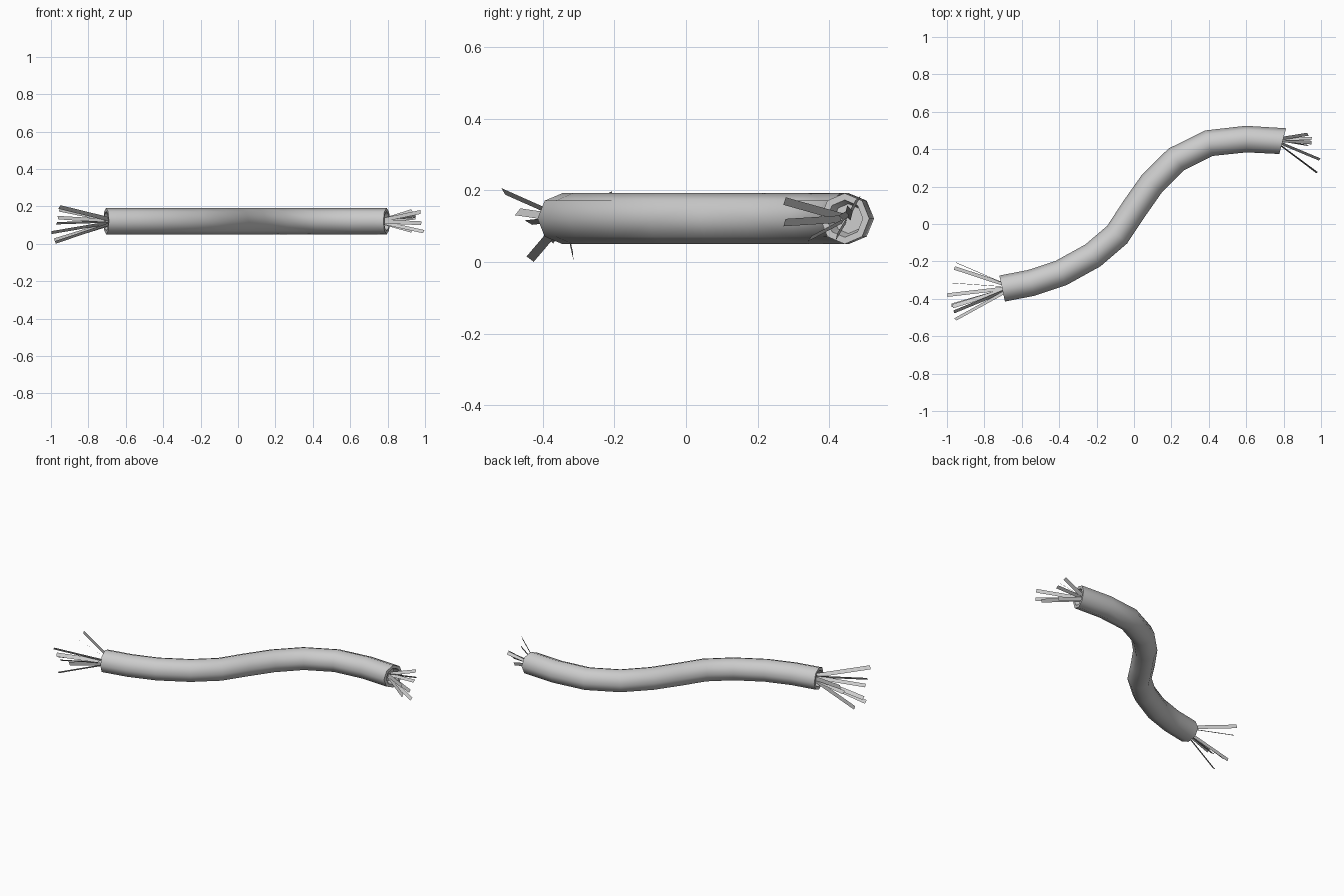
import bpy, bmesh, math
from mathutils import Vector

if "Cube" in bpy.data.objects:
    bpy.data.objects.remove(bpy.data.objects["Cube"])

Z, R, SIDES = 0.121, 0.071, 8
UP = Vector((0, 0, 1))
path = [(-0.705, -0.345), (-0.55, -0.315), (-0.39, -0.262), (-0.22, -0.168),
        (-0.09, -0.057), (0.0, 0.08), (0.095, 0.215), (0.225, 0.345),
        (0.4, 0.432), (0.6, 0.454), (0.795, 0.443)]
pts = [Vector((x, y, Z)) for x, y in path]
start_dir = Vector((0.14, 0.03, 0)).normalized()
end_dir = Vector((0.135, -0.035, 0)).normalized()


def finish(name, bm):
    mesh = bpy.data.meshes.new(name)
    bm.to_mesh(mesh)
    bm.free()
    obj = bpy.data.objects.new(name, mesh)
    bpy.context.collection.objects.link(obj)
    return obj


# Cable sleeve: octagonal sweep with recessed ends
def ring(bm, centre, tangent, radius):
    side = UP.cross(tangent).normalized()
    return [bm.verts.new(centre + radius * (side * math.cos(a) + UP * math.sin(a)))
            for a in (2 * math.pi * i / SIDES for i in range(SIDES))]


bm = bmesh.new()
frames = []
for i, p in enumerate(pts):
    if i == 0:
        t = start_dir
    elif i == len(pts) - 1:
        t = end_dir
    else:
        t = ((pts[i + 1] - p).normalized() + (p - pts[i - 1]).normalized()).normalized()
    frames.append((p, t, R))
lip, depth = 0.052, 0.04
frames = ([(pts[0] + start_dir * depth, start_dir, lip * 0.8), (pts[0], start_dir, lip)]
          + frames
          + [(pts[-1], end_dir, lip), (pts[-1] - end_dir * depth, end_dir, lip * 0.8)])
rings = [ring(bm, *f) for f in frames]
for a, b in zip(rings, rings[1:]):
    for i in range(SIDES):
        j = (i + 1) % SIDES
        bm.faces.new((a[i], a[j], b[j], b[i]))
bm.faces.new(rings[0])
bm.faces.new(rings[-1])
bmesh.ops.recalc_face_normals(bm, faces=bm.faces)
sleeve = finish("cable_sleeve", bm)
bpy.context.view_layer.objects.active = sleeve
sleeve.select_set(True)
bpy.ops.object.shade_smooth_by_angle(angle=math.radians(60))


# Frayed strands: flat strips fanning from each opening (tip x, y, z, roll in degrees)
def strands(name, root, tips, width):
    bm = bmesh.new()
    for x, y, z, roll in tips:
        tip = Vector((x, y, z))
        d = (tip - root).normalized()
        side = UP.cross(d).normalized()
        lift = d.cross(side)
        a = math.radians(roll)
        w = (side * math.cos(a) + lift * math.sin(a)) * width / 2
        base = root + Vector((0, (y - root.y) * 0.1, (z - root.z) * 0.1))
        bm.faces.new([bm.verts.new(v) for v in (base - w, base + w, tip + w, tip - w)])
    finish(name, bm)


strands("left_strands", pts[0] + start_dir * 0.03, [
    (-0.955, -0.205, 0.185, 85), (-0.96, -0.235, 0.14, 40),
    (-0.98, -0.315, 0.017, 85), (-0.998, -0.38, 0.06, 40),
    (-0.97, -0.44, 0.11, 30), (-0.963, -0.47, 0.14, -50),
    (-0.955, -0.51, 0.197, 50), (-0.975, -0.435, 0.008, 40)], 0.025)
strands("right_strands", pts[-1] - end_dir * 0.03, [
    (0.975, 0.275, 0.17, 75), (0.98, 0.275, 0.11, 70),
    (0.993, 0.345, 0.065, 50), (0.93, 0.48, 0.178, 40),
    (0.95, 0.458, 0.15, -45), (0.95, 0.435, 0.135, 30),
    (0.93, 0.42, 0.07, 75)], 0.022)
